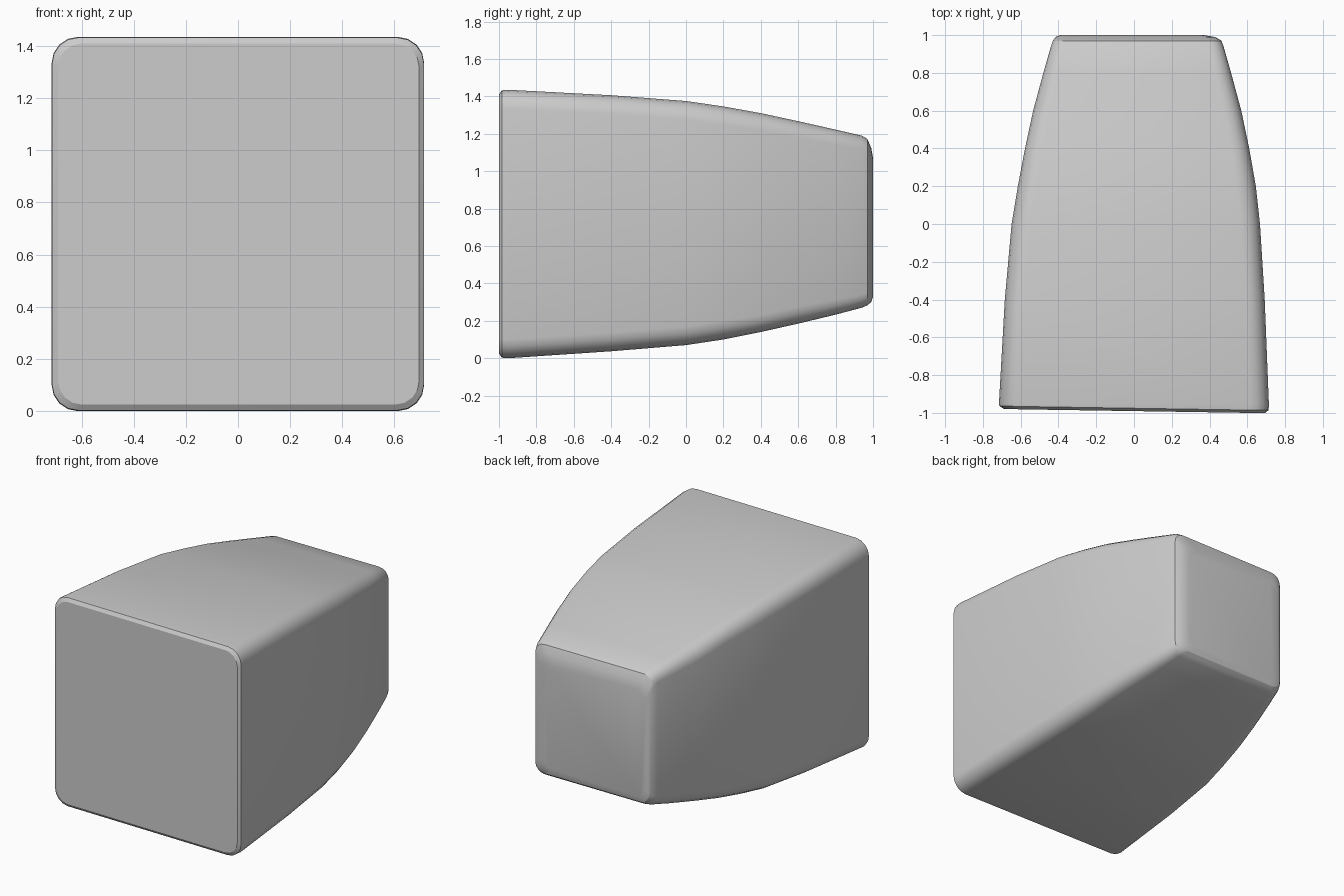
import bpy, bmesh, math

if "Cube" in bpy.data.objects:
    bpy.data.objects.remove(bpy.data.objects["Cube"])

# Cross-sections along the body: y, left, right, bottom, top, corner radius
SECTIONS = [
    (-1.00, -0.690, 0.695, 0.025, 1.410, 0.09),
    (-0.985, -0.713, 0.713, 0.003, 1.432, 0.10),
    (-0.95, -0.715, 0.714, 0.000, 1.435, 0.10),
    (-0.40, -0.684, 0.692, 0.037, 1.406, 0.10),
    (0.00, -0.648, 0.667, 0.070, 1.375, 0.10),
    (0.20, -0.615, 0.645, 0.100, 1.346, 0.10),
    (0.40, -0.577, 0.610, 0.140, 1.310, 0.09),
    (0.60, -0.534, 0.568, 0.185, 1.267, 0.09),
    (0.80, -0.480, 0.514, 0.233, 1.222, 0.08),
    (0.94, -0.440, 0.474, 0.270, 1.190, 0.07),
    (0.97, -0.430, 0.463, 0.283, 1.172, 0.07),
    (0.99, -0.415, 0.430, 0.300, 1.125, 0.07),
    (1.00, -0.390, 0.370, 0.330, 1.070, 0.07),
]
STEPS = 4


def rounded_ring(bm, y, x0, x1, z0, z1, r):
    """One rounded-rectangle loop of vertices."""
    ring = []
    corners = [(x1 - r, z1 - r), (x0 + r, z1 - r), (x0 + r, z0 + r), (x1 - r, z0 + r)]
    for i, (cx, cz) in enumerate(corners):
        for s in range(STEPS + 1):
            a = math.pi / 2 * (i + s / STEPS)
            x = cx + r * math.cos(a)
            # the front face is slightly skewed towards its left edge
            skew = 0.022 * max(0, -x) / 0.7 if y < -0.96 else 0
            ring.append(bm.verts.new((x, y + skew, cz + r * math.sin(a))))
    return ring


# Tapered body
bm = bmesh.new()
rings = [rounded_ring(bm, *s) for s in SECTIONS]
for a, b in zip(rings, rings[1:]):
    n = len(a)
    for i in range(n):
        j = (i + 1) % n
        bm.faces.new((a[i], a[j], b[j], b[i]))
bm.faces.new(rings[0])
bm.faces.new(rings[-1])
bmesh.ops.recalc_face_normals(bm, faces=bm.faces)
mesh = bpy.data.meshes.new("tapered_body")
bm.to_mesh(mesh)
bm.free()
body = bpy.data.objects.new("tapered_body", mesh)
bpy.context.collection.objects.link(body)
bpy.context.view_layer.objects.active = body
body.select_set(True)
bpy.ops.object.shade_smooth_by_angle(angle=math.radians(25))
